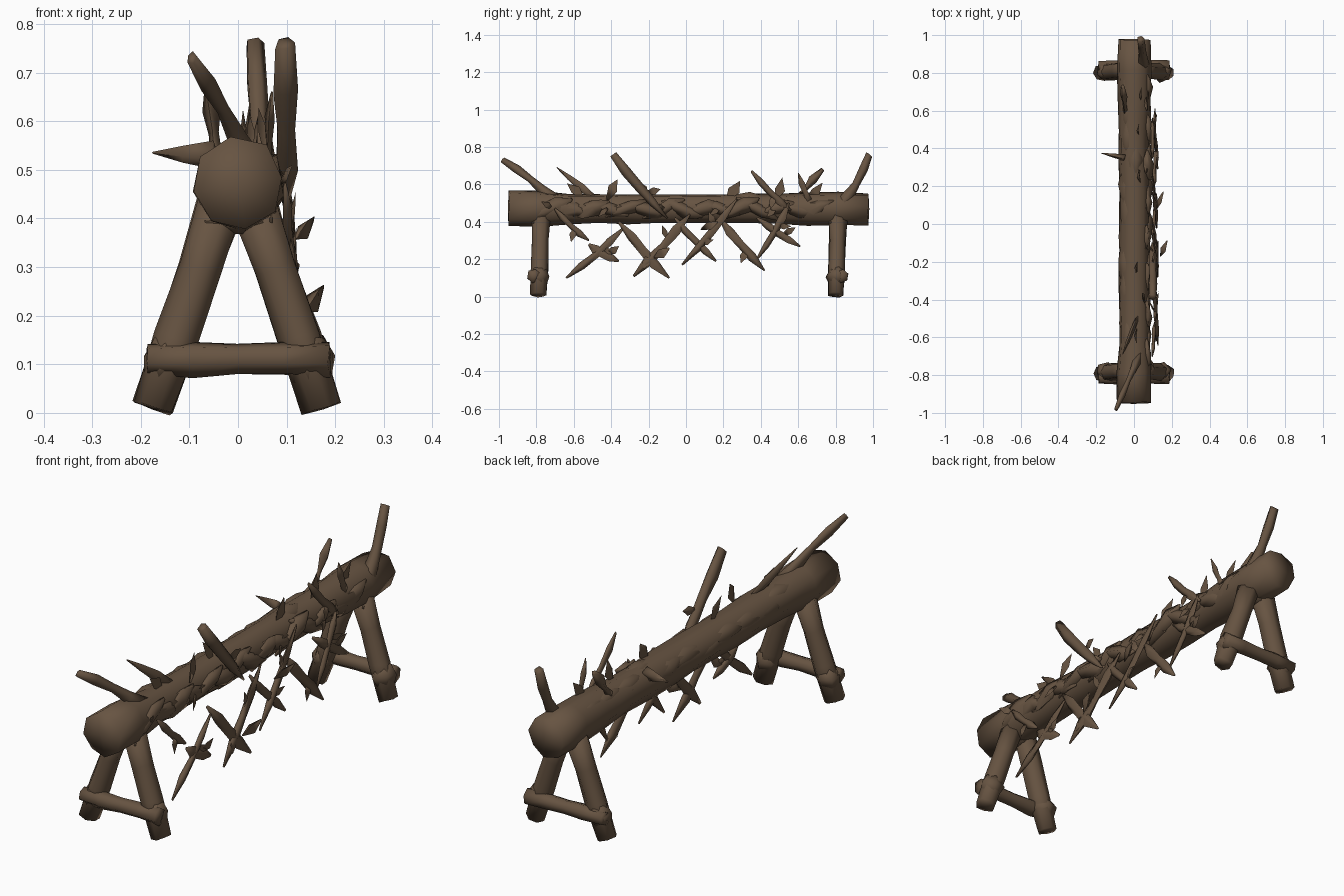
import bpy, bmesh, math, random
from mathutils import Vector

random.seed(4)
cube = bpy.data.objects.get("Cube")
if cube:
    bpy.data.objects.remove(cube)

bark = bpy.data.materials.new("brown bark")
bark.use_nodes = True
colour = (0.135, 0.088, 0.054, 1)
bark.diffuse_color = colour
bark.node_tree.nodes["Principled BSDF"].inputs["Base Color"].default_value = colour


def limb(name, a, b, radii, sides=6, rough=0.0, flat=1.0, bend=0.0):
    """Rough tapered rod from a to b, with one ring per radius."""
    a, b = Vector(a), Vector(b)
    axis = (b - a).normalized()
    out = Vector((1, 0, 0)) if abs(axis.x) < 0.8 else Vector((0, 1, 0))
    side = axis.cross(out).normalized()
    out = side.cross(axis)
    bm = bmesh.new()
    rings = []
    for i, r in enumerate(radii):
        t = i / (len(radii) - 1)
        centre = a.lerp(b, t) + side * bend * math.sin(math.pi * t)
        ring = []
        for k in range(sides):
            ang = math.tau * (k + 0.2) / sides
            rr = r * (1 + random.uniform(-rough, rough))
            slip = axis * r * random.uniform(-rough, rough)
            ring.append(bm.verts.new(centre + slip + side * rr * math.cos(ang)
                                     + out * rr * flat * math.sin(ang)))
        rings.append(ring)
    for lower, upper in zip(rings, rings[1:]):
        for k in range(sides):
            n = (k + 1) % sides
            bm.faces.new((lower[k], lower[n], upper[n], upper[k]))
    caps = [bm.faces.new(rings[0]), bm.faces.new(rings[-1])]
    bmesh.ops.recalc_face_normals(bm, faces=bm.faces)
    # slightly domed ends
    bmesh.ops.poke(bm, faces=caps, offset=max(radii) * 0.06)
    mesh = bpy.data.meshes.new(name)
    bm.to_mesh(mesh)
    bm.free()
    mesh.materials.append(bark)
    obj = bpy.data.objects.new(name, mesh)
    bpy.context.collection.objects.link(obj)
    bpy.ops.object.select_all(action="DESELECT")
    obj.select_set(True)
    bpy.context.view_layer.objects.active = obj
    bpy.ops.object.shade_smooth_by_angle(angle=math.radians(100))


def thorn(name, base, direction, size):
    """Thin splinter, wide near its base and pointed at the tip."""
    tip = Vector(base) + Vector(direction).normalized() * size
    limb(name, base, tip, (0.008, size * 0.25, 0.001), 3, 0.3, 0.3)


# Main log
limb("log", (0, -0.945, 0.47), (0, 0.975, 0.468),
     [0.096, 0.094] + [0.08] * 8 + [0.086, 0.09, 0.088], 8, 0.06)

# Trestles: splayed legs and a cross bar at each end
for end, y in (("front", -0.785), ("back", 0.805)):
    for side, s in (("left", 1), ("right", -1)):
        limb(end + "_" + side + "_leg", (s * 0.174, y - 0.005, 0.01),
             (s * 0.03, y + 0.01, 0.44), (0.043, 0.047, 0.045, 0.05), 7, 0.08)
        # knots where the bar meets the legs
        limb(end + "_joint", (s * 0.155, y, 0.07), (s * 0.14, y, 0.15),
             (0.04, 0.054, 0.036), 6, 0.12)
    out = math.copysign(0.028, y)
    limb(end + "_cross_bar", (-0.188, y + out, 0.11), (0.188, y + out, 0.112),
         (0.03, 0.037, 0.031, 0.034, 0.037), 6, 0.1)
    limb(end + "_saddle", (-0.07, y, 0.4), (0.07, y, 0.4),
         (0.025, 0.035, 0.025), 6, 0.12, 1.4)

# Woven sticks on the left face, as (y, z) to (y, z)
woven = [
    (-.385, .76, -.10, .42), (-.36, .40, -.09, .10), (-.28, .11, .02, .44),
    (.18, .42, .42, .14), (-.02, .17, .27, .52), (-.64, .10, -.33, .37),
    (-.06, .42, .16, .19), (.38, .20, .55, .50), (.38, .42, .61, .27),
    (-.70, .47, -.52, .30), (-.52, .28, -.36, .19), (.35, .67, .56, .46),
]


def face_x(z):
    return 0.097 + 0.09 * max(0, 0.43 - z)


for i, (y1, z1, y2, z2) in enumerate(woven):
    a, b = Vector((face_x(z1), y1, z1)), Vector((face_x(z2), y2, z2))
    r = 0.027 if i < 4 else 0.022
    tip = 0.024 if i == 0 else 0.006
    limb("woven_stick", a, b, (tip, r, r * 0.85, r, 0.005), 5, 0.25,
         0.9 if i == 0 else 0.5, 0.008)
    # one side splinter on each stick
    d = (b - a).normalized()
    turn = (-1) ** i
    thorn("woven_thorn", a.lerp(b, 0.6),
          Vector((0.2, -d.z * turn, d.y * turn)) + d * 0.5, 0.08)

# Rough bark shards lying along the left face of the log
for i in range(15):
    y = -0.72 + i * 0.1
    slant = (-1) ** i * random.uniform(0.02, 0.06)
    limb("bark_shard", (0.062, y - 0.11, 0.47 - slant), (0.068, y + 0.11, 0.47 + slant),
         (0.006, 0.034, 0.04, 0.008), 5, 0.35, 0.75)
    if i % 3 == 0:
        thorn("bark_thorn", (0.085, y, 0.47), (0.5, turn, random.uniform(-1, 1)), 0.07)

# Raised bark ridges on the top and the right face
for i in range(12):
    y = -0.74 + i * 0.135
    ang = random.uniform(1.2, 3.6)
    x, z = 0.045 * math.cos(ang), 0.468 + 0.045 * math.sin(ang)
    limb("bark_ridge", (x, y - 0.13, z), (x * 0.8, y + 0.13, z),
         (0.015, 0.038, 0.043, 0.036, 0.015), 7, 0.15)

# Long broken branches rising from the log
limb("front_branch", (0.03, -0.70, 0.51), (-0.095, -0.98, 0.73),
     (0.04, 0.028, 0.018, 0.027, 0.015), 5, 0.15, 0.7, 0.01)
limb("front_twig", (0.02, -0.49, 0.53), (-0.06, -0.69, 0.69),
     (0.014, 0.022, 0.014, 0.003), 4, 0.2, 0.6)
limb("back_branch", (0.05, 0.81, 0.46), (0.035, 0.98, 0.76),
     (0.036, 0.034, 0.022, 0.026, 0.022), 5, 0.15, 0.9, 0.018)
limb("back_twig", (-0.045, 0.59, 0.52), (-0.06, 0.73, 0.68),
     (0.02, 0.012, 0.026, 0.012), 4, 0.2, 0.8)
limb("upper_twig", (0.06, 0.66, 0.5), (0.07, 0.60, 0.66),
     (0.02, 0.012, 0.018, 0.003), 4, 0.2, 0.6)
limb("low_splinter", (0.14, -0.17, 0.21), (0.175, -0.09, 0.26),
     (0.004, 0.032, 0.006), 3, 0.1, 0.6)
limb("middle_splinter", (0.12, 0.08, 0.36), (0.155, 0.17, 0.4),
     (0.004, 0.026, 0.006), 3, 0.1, 0.6)
limb("side_spike", (-0.05, 0.35, 0.53), (-0.175, 0.375, 0.535),
     (0.03, 0.018, 0.002), 4, 0.1, 0.6)

# Splinters standing out of the top of the log
for y, lean in ((-0.55, -1), (-0.42, 0.5), (-0.2, -0.6),
                (0.22, 0.7), (0.48, 0.3), (0.65, 0.9)):
    thorn("top_splinter", (random.uniform(0, 0.07), y, 0.52),
          (random.uniform(-0.3, 0.3), lean, 1), 0.12)
